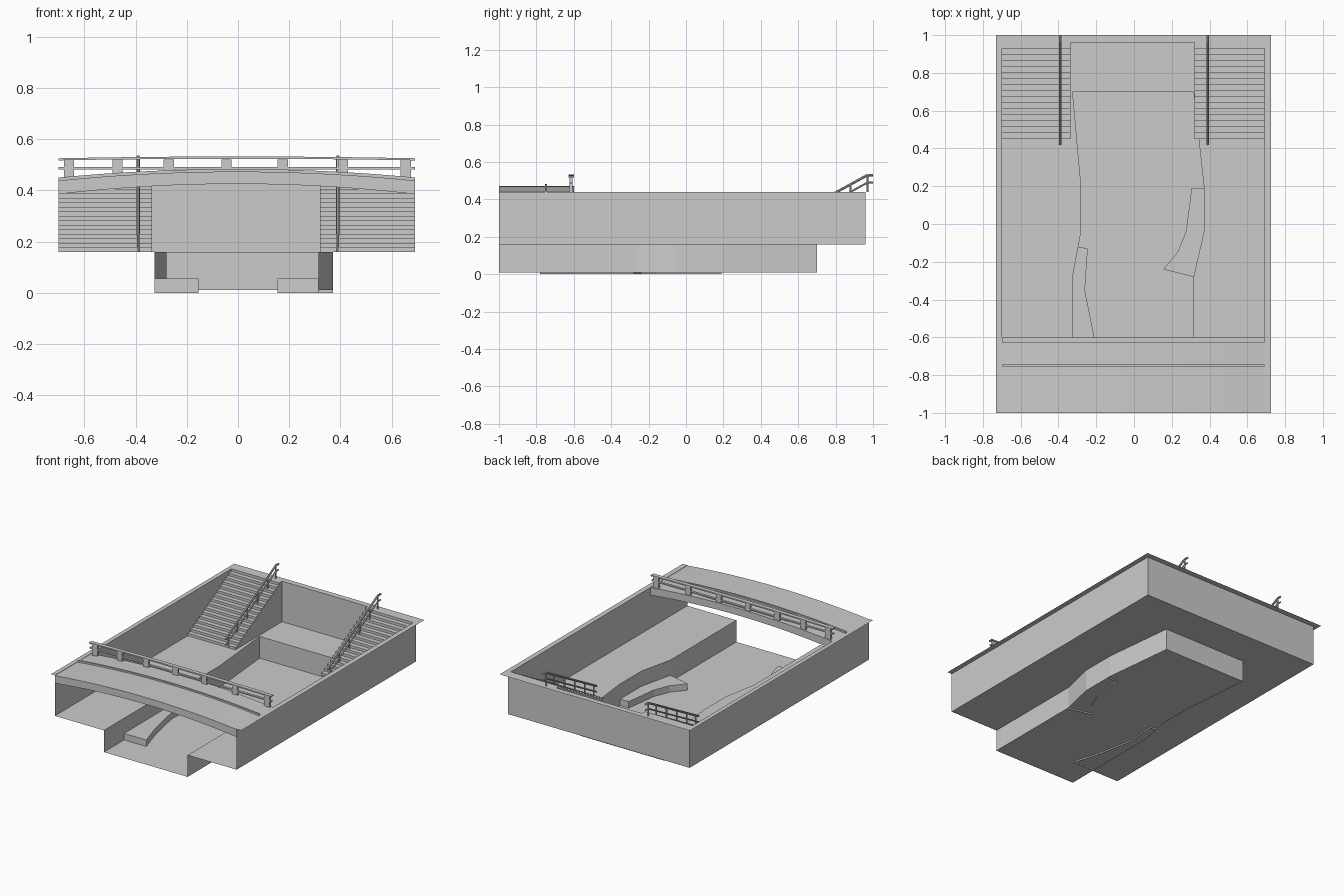
import bpy, bmesh
from mathutils import Vector

cube = bpy.data.objects.get("Cube")
if cube:
    bpy.data.objects.remove(cube, do_unlink=True)

grey = bpy.data.materials.new("concrete grey")
grey.use_nodes = True
COLOUR = (0.6, 0.6, 0.6, 1)
grey.diffuse_color = COLOUR
grey.node_tree.nodes["Principled BSDF"].inputs["Base Color"].default_value = COLOUR

# Main levels and plan limits
X0, X1 = -0.70, 0.69
FRONT, BACK = -1.0, 0.96
BED, FLOOR, RIM = 0.01, 0.16, 0.44


def finish(name, bm):
    mesh = bpy.data.meshes.new(name)
    bm.to_mesh(mesh)
    bm.free()
    mesh.materials.append(grey)
    obj = bpy.data.objects.new(name, mesh)
    bpy.context.collection.objects.link(obj)
    return obj


def sheet(bm, points, z):
    """Flat horizontal polygon facing up."""
    face = bm.faces.new([bm.verts.new((x, y, z)) for x, y in points])
    face.normal_update()
    if face.normal.z < 0:
        face.normal_flip()


def rect(xa, xb, ya, yb):
    return [(xa, ya), (xb, ya), (xb, yb), (xa, yb)]


def wall(bm, path, za, zb):
    """Vertical strip following a plan path."""
    low = [bm.verts.new((x, y, za)) for x, y in path]
    high = [bm.verts.new((x, y, zb)) for x, y in path]
    for i in range(len(path) - 1):
        bm.faces.new((low[i], low[i + 1], high[i + 1], high[i]))


def prism(bm, points, offset):
    """Solid made by sweeping a polygon along an offset."""
    a = [bm.verts.new(p) for p in points]
    b = [bm.verts.new(Vector(p) + Vector(offset)) for p in points]
    faces = [bm.faces.new(a), bm.faces.new(b[::-1])]
    for i in range(len(a)):
        j = (i + 1) % len(a)
        faces.append(bm.faces.new((a[i], b[i], b[j], a[j])))
    bmesh.ops.recalc_face_normals(bm, faces=faces)


def box(bm, xa, xb, ya, yb, za, zb):
    prism(bm, [(x, y, za) for x, y in rect(xa, xb, ya, yb)], (0, 0, zb - za))


def bar(bm, start, end, radius):
    """Round bar between two points."""
    start, end = Vector(start), Vector(end)
    axis = end - start
    made = bmesh.ops.create_cone(bm, cap_ends=True, segments=8, radius1=radius,
                                 radius2=radius, depth=axis.length)
    turn = axis.to_track_quat("Z", "Y").to_matrix()
    for v in made["verts"]:
        v.co = turn @ v.co + (start + end) / 2


# Winding channel edges, from front to back
left_edge = [(-0.325, FRONT), (-0.325, -0.28), (-0.28, -0.04), (-0.28, 0.20), (-0.325, 0.70)]
right_edge = [(0.315, FRONT), (0.315, -0.28), (0.37, -0.04), (0.37, 0.20), (0.315, 0.70)]

# Terrace floor on both sides and behind the channel
bm = bmesh.new()
sheet(bm, [(X0, FRONT)] + left_edge + [(X0, 0.70)], FLOOR)
sheet(bm, [(X1, FRONT)] + right_edge + [(X1, 0.70)], FLOOR)
sheet(bm, rect(X0, X1, 0.70, BACK), FLOOR)
finish("terrace_floor", bm)

# Channel bed and its walls
bm = bmesh.new()
sheet(bm, left_edge + right_edge[::-1], BED)
finish("channel_bed", bm)
bm = bmesh.new()
wall(bm, left_edge + right_edge[::-1], BED, FLOOR)
finish("channel_walls", bm)

# Outer walls, open at the front
bm = bmesh.new()
wall(bm, [(X0, FRONT), (X0, BACK), (X1, BACK), (X1, FRONT)], FLOOR, RIM)
finish("outer_walls", bm)

# Flat rim around the top
bm = bmesh.new()
sheet(bm, rect(-0.73, X0, FRONT, 1), RIM)
sheet(bm, rect(X1, 0.725, FRONT, 1), RIM)
sheet(bm, rect(X0, X1, BACK, 1), RIM)
finish("top_rim", bm)

# Low banks standing in the channel
banks = {
    "left_bank": [(0.37, 0.19), (0.305, 0.19), (0.275, -0.04), (0.23, -0.15),
                  (0.155, -0.24), (0.315, -0.28), (0.37, -0.04)],
    "right_bank": [(-0.295, -0.12), (-0.245, -0.13), (-0.26, -0.35), (-0.21, -0.60),
                   (-0.155, -0.78), (-0.325, -0.78), (-0.325, -0.28)],
}
for name, outline in banks.items():
    bm = bmesh.new()
    sheet(bm, outline, 0.055)
    wall(bm, outline[:6], 0, 0.055)
    finish(name, bm)

# Stairs in the back corners, each with a sloping handrail
STEPS, STAIR_Y = 16, 0.45
tread, rise = (BACK - STAIR_Y) / STEPS, (RIM - FLOOR) / STEPS
slope = rise / tread
profile = [(BACK, FLOOR), (STAIR_Y, FLOOR)]
for i in range(STEPS):
    profile += [(STAIR_Y + i * tread, FLOOR + (i + 1) * rise),
                (STAIR_Y + (i + 1) * tread, FLOOR + (i + 1) * rise)]


def rail_height(y, drop=0):
    return 0.53 - drop - slope * max(0, 0.97 - y)


for side, xa, xb, rail_x in (("right", X0, -0.335, -0.39), ("left", 0.32, X1, 0.39)):
    bm = bmesh.new()
    prism(bm, [(xa, y, z) for y, z in profile], (xb - xa, 0, 0))
    finish(side + "_stairs", bm)

    bm = bmesh.new()
    for drop, radius in ((0, 0.007), (0.04, 0.005)):
        points = [(rail_x, y, rail_height(y, drop)) for y in (0.42, 0.97, 1.0)]
        bar(bm, points[0], points[1], radius)
        bar(bm, points[1], points[2], radius)
    for y in (0.45, 0.55, 0.66, 0.77, 0.88, 0.97):
        base = min(RIM, FLOOR + slope * (y - STAIR_Y))
        bar(bm, (rail_x, y, base), (rail_x, y, rail_height(y)), 0.005)
    finish(side + "_stair_rail", bm)


# Arched bridge across the front
def arch(x, end, crown):
    t = (2 * x - X0 - X1) / (X1 - X0)
    return end + (crown - end) * (1 - t * t)


def arched_strip(name, ya, yb, low, high):
    n = 16
    xs = [X0 + (X1 - X0) * i / n for i in range(n + 1)]
    points = [(x, ya, arch(x, *low)) for x in xs]
    points += [(x, ya, arch(x, *high)) for x in reversed(xs)]
    bm = bmesh.new()
    prism(bm, points, (0, yb - ya, 0))
    obj = finish(name, bm)
    bpy.ops.object.select_all(action="DESELECT")
    obj.select_set(True)
    bpy.context.view_layer.objects.active = obj
    bpy.ops.object.shade_smooth_by_angle()


arched_strip("bridge_deck", FRONT, -0.60, (0.385, 0.425), (0.438, 0.473))
arched_strip("bridge_curb", -0.755, -0.743, (0.436, 0.47), (0.45, 0.483))

# Bridge railing
arched_strip("bridge_top_rail", -0.628, -0.60, (0.517, 0.523), (0.525, 0.532))
bm = bmesh.new()
box(bm, X0, X1, -0.622, -0.606, 0.482, 0.490)
finish("bridge_middle_rail", bm)
bm = bmesh.new()
for x in (-0.66, -0.47, -0.27, -0.045, 0.175, 0.41, 0.655):
    box(bm, x - 0.02, x + 0.02, -0.622, -0.606, arch(x, 0.436, 0.47), 0.52)
finish("bridge_posts", bm)
